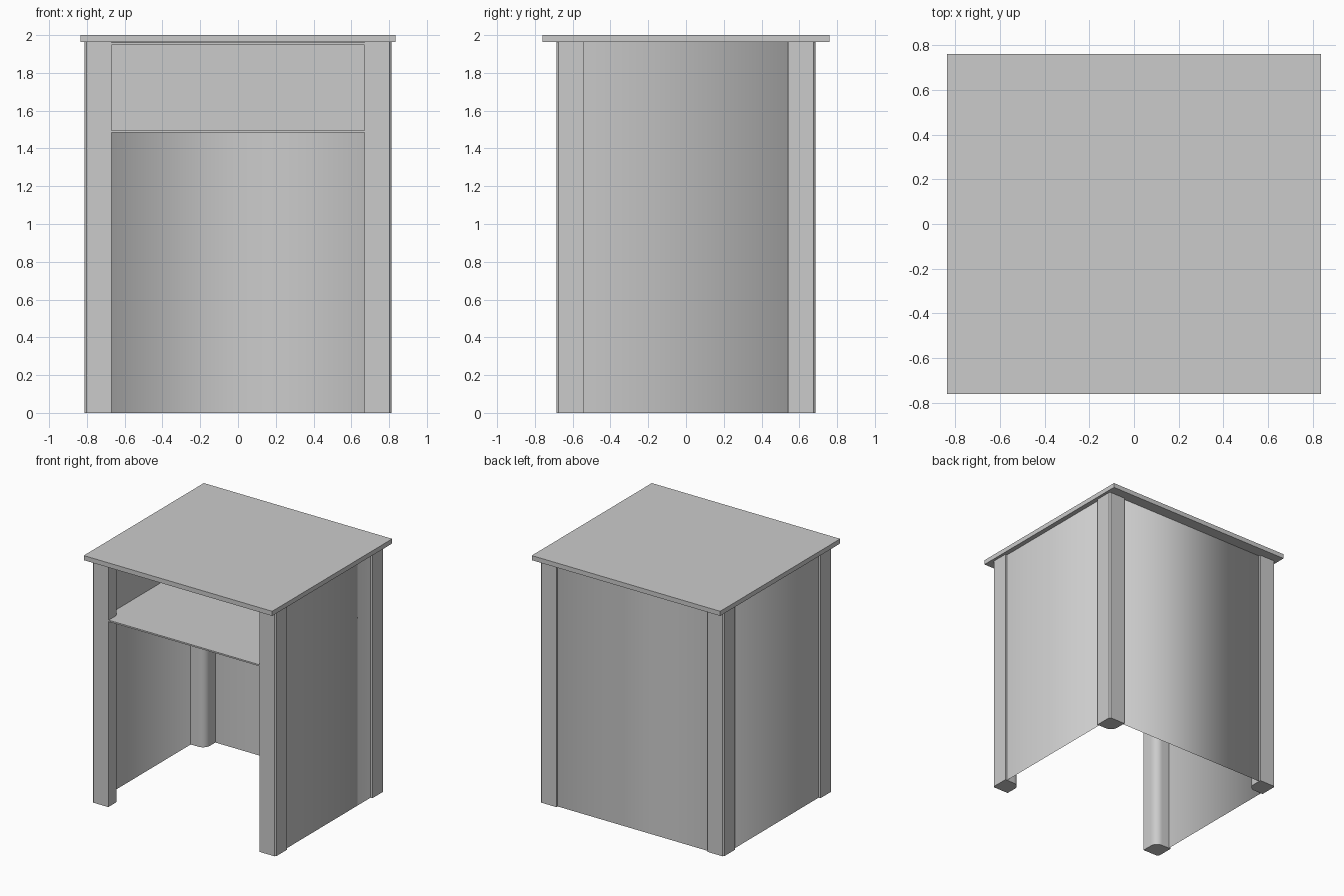
import bpy, bmesh, math

if "Cube" in bpy.data.objects:
    bpy.data.objects.remove(bpy.data.objects["Cube"])

LEG_TOP = 1.963


def finish(name, bm, recalc=True):
    if recalc:
        bmesh.ops.recalc_face_normals(bm, faces=bm.faces)
    mesh = bpy.data.meshes.new(name)
    bm.to_mesh(mesh)
    bm.free()
    ob = bpy.data.objects.new(name, mesh)
    bpy.context.collection.objects.link(ob)
    return ob


def box(name, x0, x1, y0, y1, z0, z1):
    bm = bmesh.new()
    bmesh.ops.create_cube(bm, size=1)
    for v in bm.verts:
        v.co.x = x0 + (v.co.x + 0.5) * (x1 - x0)
        v.co.y = y0 + (v.co.y + 0.5) * (y1 - y0)
        v.co.z = z0 + (v.co.z + 0.5) * (z1 - z0)
    return finish(name, bm)


def leg(name, sx, sy):
    # rounded corner towards the inside, small chamfer on the outside corner
    x0, x1, y0, y1, r, c = 0.67, 0.813, 0.54, 0.685, 0.06, 0.01
    pts = [(x1, y0), (x1, y1 - c), (x1 - c, y1), (x0, y1)]
    for i in range(9):
        a = math.pi + i * math.pi / 16
        pts.append((x0 + r + r * math.cos(a), y0 + r + r * math.sin(a)))
    bm = bmesh.new()
    face = bm.faces.new([bm.verts.new((sx * x, sy * y, 0)) for x, y in pts])
    ext = bmesh.ops.extrude_face_region(bm, geom=[face], use_keep_orig=True)
    for g in ext["geom"]:
        if isinstance(g, bmesh.types.BMVert):
            g.co.z = LEG_TOP
    ob = finish(name, bm)
    bpy.ops.object.select_all(action='DESELECT')
    ob.select_set(True)
    bpy.context.view_layer.objects.active = ob
    bpy.ops.object.shade_smooth_by_angle(angle=math.radians(30))


# Table top
box("table_top", -0.835, 0.835, -0.76, 0.76, LEG_TOP, 2.0)

# Four corner legs
for sx, side in ((-1, "left"), (1, "right")):
    for sy, end in ((-1, "front"), (1, "back")):
        leg(f"{end}_{side}_leg", sx, sy)

# Thin sheet wrapping both sides and the back, smooth shaded
path = [(0.797, -0.6), (0.797, 0.67), (-0.797, 0.67), (-0.797, -0.6)]
bm = bmesh.new()
low = [bm.verts.new((x, y, 0.0)) for x, y in path]
high = [bm.verts.new((x, y, LEG_TOP)) for x, y in path]
for i in range(3):
    bm.faces.new((low[i], low[i + 1], high[i + 1], high[i])).smooth = True
finish("side_and_back_panels", bm, recalc=False)

# Open-fronted compartment under the top
W, F, B, Z0, Z1, T = 0.74, -0.68, 0.66, 1.484, 1.96, 0.012
box("shelf", -W, W, F, B, Z0, Z0 + T)
box("compartment_ceiling", -W, W, F, B, Z1 - T, Z1)
box("compartment_back", -W, W, B - T, B, Z0 + T, Z1 - T)
for s, side in ((-1, "left"), (1, "right")):
    xs = sorted((s * W, s * (W - T)))
    box(f"compartment_{side}_side", xs[0], xs[1], -0.6, B - T, Z0 + T, Z1 - T)
